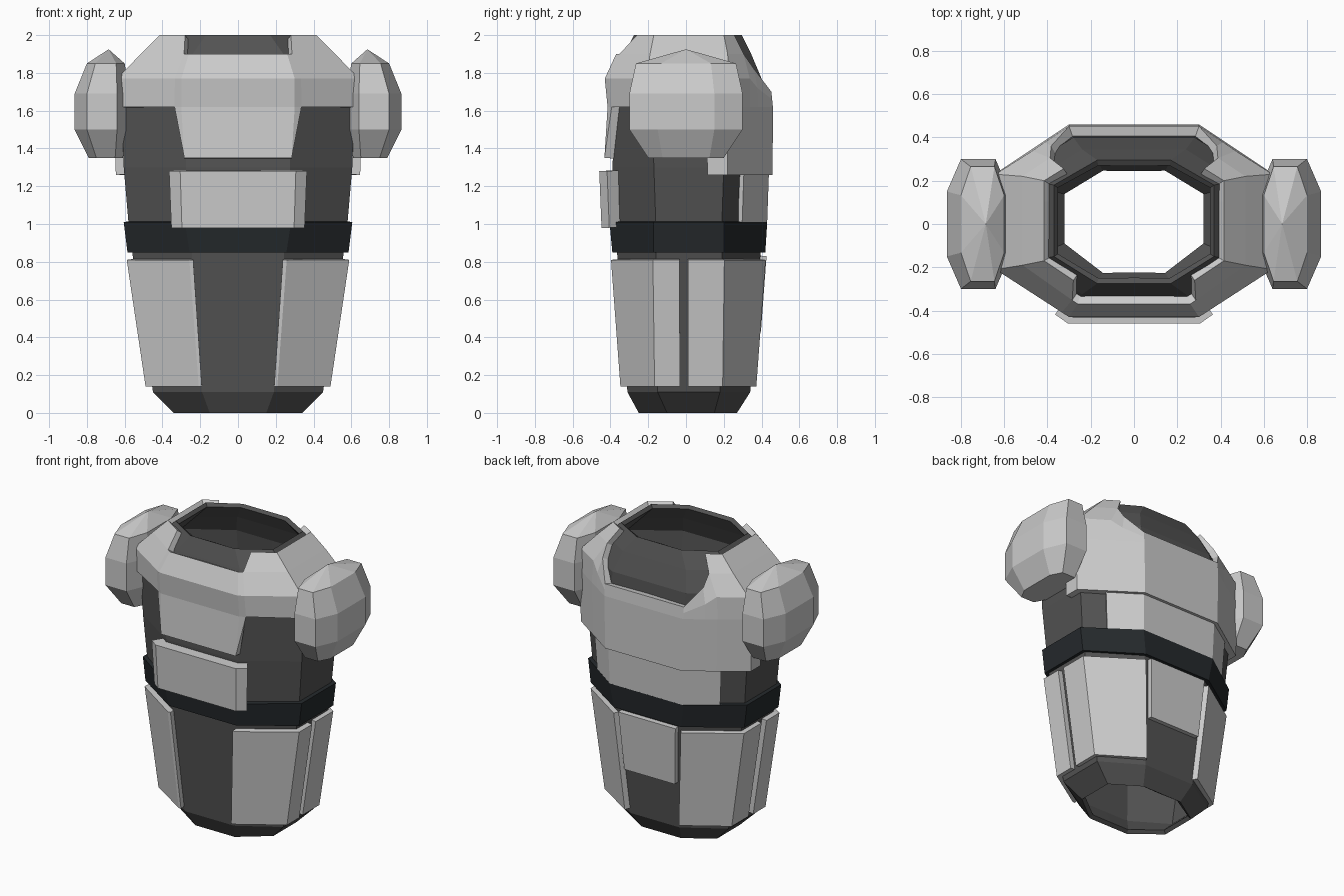
import bpy, bmesh

if "Cube" in bpy.data.objects:
    bpy.data.objects.remove(bpy.data.objects["Cube"])

# Torso cross-sections: z, half width, front y, back y, front-flat half width, side-flat front y, side-flat back y
SECTIONS = [
    (0.00, .34, -.25, .27, .15, -.10, .15),
    (0.11, .45, -.31, .34, .19, -.15, .18),
    (0.85, .56, -.365, .395, .245, -.16, .19),
    (1.01, .58, -.38, .405, .27, -.16, .19),
    (1.30, .605, -.39, .415, .275, -.17, .20),
    (1.62, .615, -.37, .415, .28, -.18, .20),
    (1.77, .595, -.385, .40, .28, -.19, .21),
    (1.90, .47, -.325, .345, .24, -.17, .20),
    (2.00, .37, -.275, .295, .17, -.15, .18),
]
FULL = [-.5, 0, 1, 2, 3, 3.5]  # front centre, four corners, back centre


def lerp(a, b, f):
    return a + (b - a) * f


def surface(t, z, off):
    """Point on the right half of the octagonal torso, pushed outward by off."""
    for a, b in zip(SECTIONS, SECTIONS[1:]):
        if z <= b[0]:
            break
    f = (z - a[0]) / (b[0] - a[0])
    hx, yf, yb, fx, sf, sb = [lerp(p, q, f) for p, q in zip(a[1:], b[1:])]
    k = off * .45
    pts = [(0, yf - off), (fx + k, yf - off), (hx + off, sf - k),
           (hx + off, sb + k), (fx + k, yb + off), (0, yb + off)]
    for i in range(5):
        if t <= FULL[i + 1]:
            break
    g = (t - FULL[i]) / (FULL[i + 1] - FULL[i])
    return (lerp(pts[i][0], pts[i + 1][0], g), lerp(pts[i][1], pts[i + 1][1], g), z)


def material(name, rgb):
    m = bpy.data.materials.new(name)
    m.diffuse_color = (*rgb, 1)
    m.use_nodes = True
    m.node_tree.nodes["Principled BSDF"].inputs["Base Color"].default_value = m.diffuse_color
    return m


def finish(name, bm, mat=None, thick=0):
    bmesh.ops.remove_doubles(bm, verts=bm.verts, dist=.0005)
    me = bpy.data.meshes.new(name)
    bm.to_mesh(me)
    bm.free()
    ob = bpy.data.objects.new(name, me)
    bpy.context.collection.objects.link(ob)
    if mat:
        me.materials.append(mat)
    ob.modifiers.new("mirror", 'MIRROR')
    if thick:
        s = ob.modifiers.new("thickness", 'SOLIDIFY')
        s.thickness, s.offset = thick, -1
    return ob


def shell(name, patches, off, thick, mat=None):
    """Each patch is a list of columns; each column is a list of (t, z)."""
    bm = bmesh.new()
    for cols in patches:
        grid = [[bm.verts.new(surface(t, z, off)) for t, z in c] for c in cols]
        for a, b in zip(grid, grid[1:]):
            for j in range(len(a) - 1):
                bm.faces.new((a[j], b[j], b[j + 1], a[j + 1]))
    return finish(name, bm, mat, thick)


def grid(ts, zs):
    return [[(t, z) for z in zs] for t in ts]


dark = material("dark_grey", (.085, .085, .085))
black = material("belt_black", (.018, .022, .025))

# Open tubular torso and waist belt
shell("torso", [grid(FULL, [s[0] for s in SECTIONS])], 0, .03, dark)
shell("belt", [grid(FULL, [.85, 1.01])], .025, .04, black)

# Lower plates around the waist
shell("front_hip_plate", [grid([-.04, 0, 1, 1.37], [.14, .81])], .035, .045)
shell("rear_hip_plate", [grid([1.49, 2, 3], [.14, .81])], .03, .04)
shell("lower_back_plate", [grid([3.08, 3.5], [.43, .83])], .033, .045)

# Belly plate and upper back band
shell("belly_plate", [grid([-.5, 0, .16], [.98, 1.28])], .07, .08)
shell("back_band", [grid([2.42, 3, 3.5], [1.0, 1.30])], .025, .035)

# Chest, yoke and back armour as one shell
chest_drop = [[(-.5, 1.35), (-.5, 1.62)], [(-.02, 1.35), (0, 1.62)], [(-.02, 1.35), (.1, 1.62)]]
chest = grid([-.5, 0, .1, 1, 1.74], [1.62, 1.77, 1.90])
yoke = [[(.1, 1.90), (.4, 2.0)], [(1, 1.90), (1, 2.0)], [(1.74, 1.90), (1.74, 2.0)],
        [(2, 1.90), (2, 2.0)], [(2.5, 1.90), (2.4, 2.0)]]
back = grid([1.74, 2, 2.5], [1.26, 1.62, 1.77, 1.90])
back += [[(2.68, z) for z in (1.26, 1.62, 1.72, 1.82)]]
back += grid([3, 3.5], [1.26, 1.62, 1.66, 1.70])


def no_slivers(bm):
    bmesh.ops.dissolve_degenerate(bm, edges=bm.edges, dist=.0005)


def armour(name, patches, off, thick):
    bm = bmesh.new()
    for cols in patches:
        rows = [[surface(t, z, off) for t, z in c] for c in cols]
        for a, b in zip(rows, rows[1:]):
            for j in range(len(a) - 1):
                loop = list(dict.fromkeys((a[j], b[j], b[j + 1], a[j + 1])))
                bm.faces.new([bm.verts.new(p) for p in loop])
    return finish(name, bm, None, thick)


armour("chest_armour", [chest_drop, chest, yoke, back], .045, .05)

# Faceted shoulder pods
bm = bmesh.new()
rings = []
for z, cx, rx, ry in [(1.35, .70, .09, .20), (1.50, .72, .145, .30),
                      (1.69, .72, .145, .30), (1.85, .70, .10, .265)]:
    fx, fy = rx * .55, ry * (.62 if z == 1.35 else .5)
    oct8 = [(fx, -ry), (rx, -fy), (rx, fy), (fx, ry),
            (-fx, ry), (-rx, fy), (-rx, -fy), (-fx, -ry)]
    rings.append([bm.verts.new((cx + x, y, z)) for x, y in oct8])
for a, b in zip(rings, rings[1:]):
    for i in range(8):
        j = (i + 1) % 8
        bm.faces.new((a[i], a[j], b[j], b[i]))
apex = bm.verts.new((.685, 0, 1.925))
for i in range(8):
    bm.faces.new((rings[-1][i], rings[-1][(i + 1) % 8], apex))
bm.faces.new(rings[0][::-1])
finish("shoulder_pod", bm)
